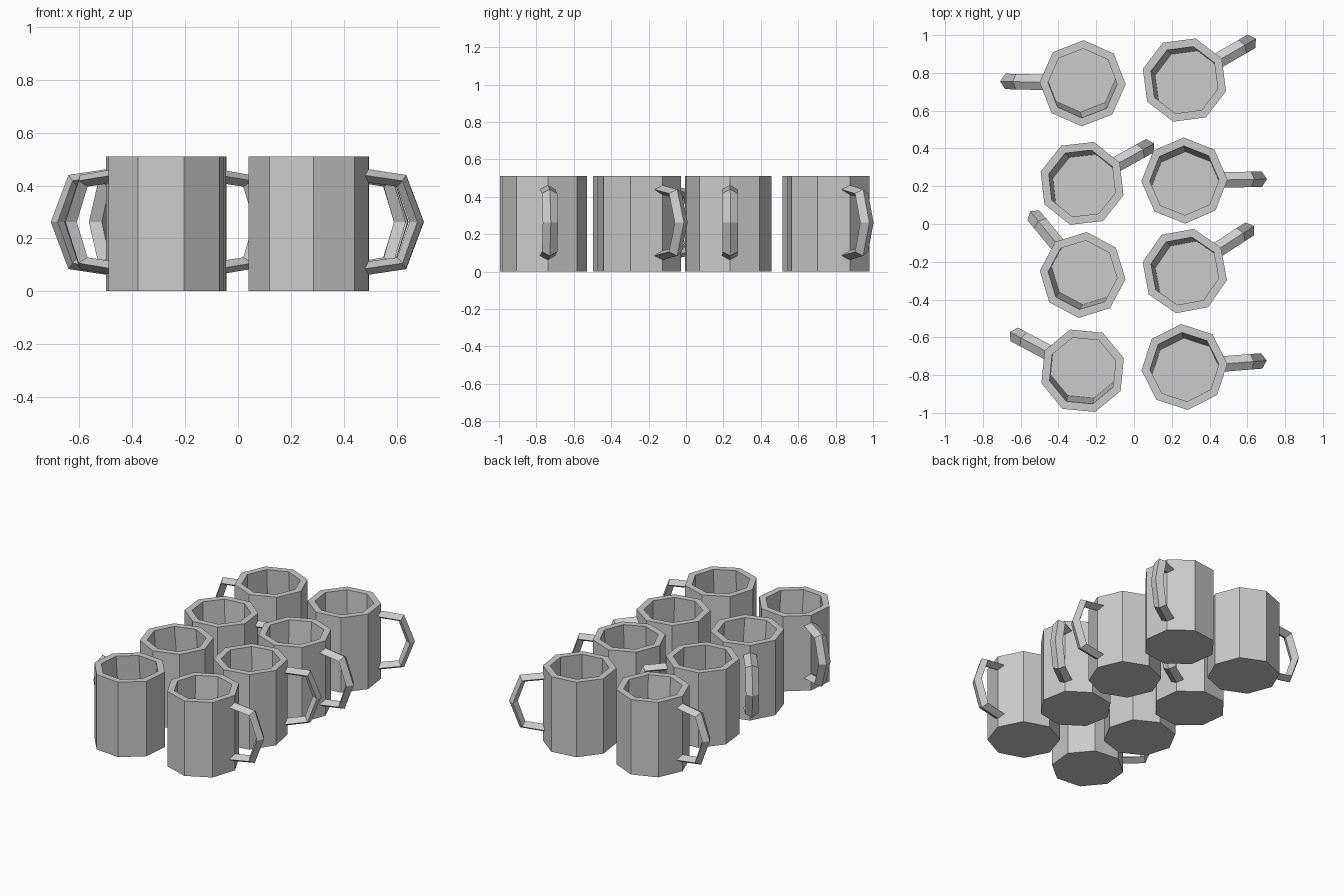
import bpy, bmesh, math
from mathutils import Matrix, Vector

cube = bpy.data.objects.get("Cube")
if cube:
    bpy.data.objects.remove(cube, do_unlink=True)

SIDES = 8
HEIGHT, OUTER, INNER, FLOOR = 0.51, 0.228, 0.183, 0.05
MID_Z, HALF_WIDTH = 0.262, 0.041

clay = bpy.data.materials.new("plain grey")
clay.use_nodes = True
grey = (0.6, 0.6, 0.6, 1)
clay.diffuse_color = grey
clay.node_tree.nodes["Principled BSDF"].inputs["Base Color"].default_value = grey


def loft(bm, rings):
    """Skin consecutive rings of points and cap both ends."""
    loops = [[bm.verts.new(p) for p in ring] for ring in rings]
    for a, b in zip(loops, loops[1:]):
        for i in range(len(a)):
            j = (i + 1) % len(a)
            bm.faces.new((a[i], a[j], b[j], b[i]))
    bm.faces.new(loops[0][::-1])
    bm.faces.new(loops[-1])


def make_mesh(name, rings):
    bm = bmesh.new()
    loft(bm, rings)
    bmesh.ops.recalc_face_normals(bm, faces=bm.faces)
    mesh = bpy.data.meshes.new(name)
    bm.to_mesh(mesh)
    bm.free()
    mesh.materials.append(clay)
    return mesh


def octagon(radius, z, dx=0, dy=0):
    turn = 2 * math.pi / SIDES
    return [Vector((dx + radius * math.cos(i * turn), dy + radius * math.sin(i * turn), z))
            for i in range(SIDES)]


# Cup: outer wall, flat rim and a slightly leaning hollow
cup_mesh = make_mesh("cup", [
    octagon(OUTER, 0), octagon(OUTER, HEIGHT), octagon(INNER, HEIGHT),
    octagon(INNER, FLOOR, 0.008, -0.03)])

# Handle: diamond section along a bent path, mirrored about its middle height
# each station: outer x, outer height, inner x, inner height above the middle
upper = [(0.205, 0.203, 0.205, 0.152), (0.37, 0.178, 0.337, 0.134)]
lower = [(a, -b, c, -d) for a, b, c, d in reversed(upper)]
stations = upper + [(0.437, 0, 0.383, 0)] + lower


def diamond(ox, oz, ix, iz):
    out = Vector((ox, 0, MID_Z + oz))
    inn = Vector((ix, 0, MID_Z + iz))
    side = Vector((0, HALF_WIDTH, 0))
    mid = (out + inn) / 2
    return [out, mid + side, inn, mid - side]


handle_mesh = make_mesh("handle", [diamond(*s) for s in stations])

# Eight mugs: centre x, centre y, handle direction in degrees
mugs = [
    (-0.272, -0.777, 152), (0.267, -0.757, 4.5),
    (-0.272, -0.27, 129.5), (0.269, -0.249, 33),
    (-0.275, 0.215, 29), (0.267, 0.23, 1),
    (-0.272, 0.745, 178.6), (0.267, 0.762, 30),
]
for n, (x, y, angle) in enumerate(mugs, 1):
    place = Matrix.Translation((x, y, 0)) @ Matrix.Rotation(math.radians(angle), 4, 'Z')
    for part, mesh in (("cup", cup_mesh), ("handle", handle_mesh)):
        obj = bpy.data.objects.new(f"mug_{n}_{part}", mesh)
        obj.matrix_world = place
        bpy.context.collection.objects.link(obj)
